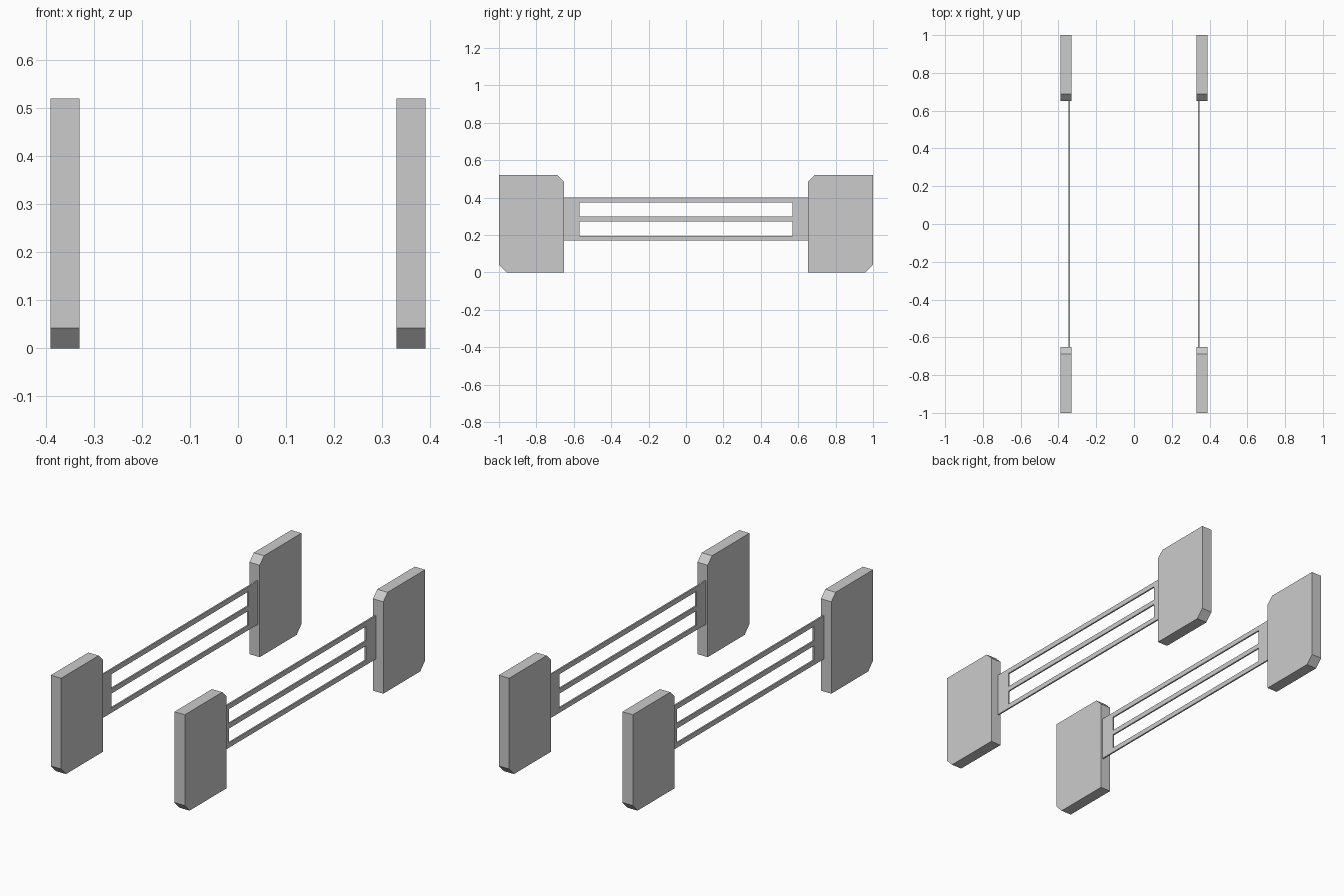
import bpy, bmesh

cube = bpy.data.objects.get("Cube")
if cube:
    bpy.data.objects.remove(cube, do_unlink=True)

grey = bpy.data.materials.new("light_grey")
grey.use_nodes = True
colour = (0.6, 0.6, 0.6, 1)
grey.diffuse_color = colour
grey.node_tree.nodes["Principled BSDF"].inputs["Base Color"].default_value = colour


def slab(name, outline, x0, x1):
    """Extrude a (y, z) outline along x."""
    bm = bmesh.new()
    face = bm.faces.new([bm.verts.new((x0, y, z)) for y, z in outline])
    out = bmesh.ops.extrude_face_region(bm, geom=[face])
    moved = [v for v in out["geom"] if isinstance(v, bmesh.types.BMVert)]
    bmesh.ops.translate(bm, verts=moved, vec=(x1 - x0, 0, 0))
    bmesh.ops.recalc_face_normals(bm, faces=bm.faces)
    mesh = bpy.data.meshes.new(name)
    bm.to_mesh(mesh)
    bm.free()
    mesh.materials.append(grey)
    obj = bpy.data.objects.new(name, mesh)
    bpy.context.collection.objects.link(obj)


def rect(y0, y1, z0, z1):
    return [(y0, z0), (y1, z0), (y1, z1), (y0, z1)]


INNER, OUTER, TOP = 0.652, 1.0, 0.52
PLATE_END = 0.57

for side, sx in (("left", 1), ("right", -1)):
    for end, sy in (("front", -1), ("back", 1)):
        # Thick end block, chamfered at its top inner and bottom outer corners
        block = [(INNER, 0), (OUTER - 0.04, 0), (OUTER, 0.042),
                 (OUTER, TOP), (INNER + 0.036, TOP), (INNER, TOP - 0.036)]
        slab(f"{side}_{end}_block", [(sy * y, z) for y, z in block],
             sx * 0.33, sx * 0.39)
        # Thin plate joining the bars to the block
        slab(f"{side}_{end}_joining_plate",
             rect(sy * PLATE_END, sy * INNER, 0.171, 0.4), sx * 0.339, sx * 0.347)
    # Three long bars
    for level, z0, z1 in (("lower", 0.171, 0.196), ("middle", 0.272, 0.298),
                          ("upper", 0.374, 0.4)):
        slab(f"{side}_{level}_bar", rect(-PLATE_END, PLATE_END, z0, z1),
             sx * 0.339, sx * 0.347)
